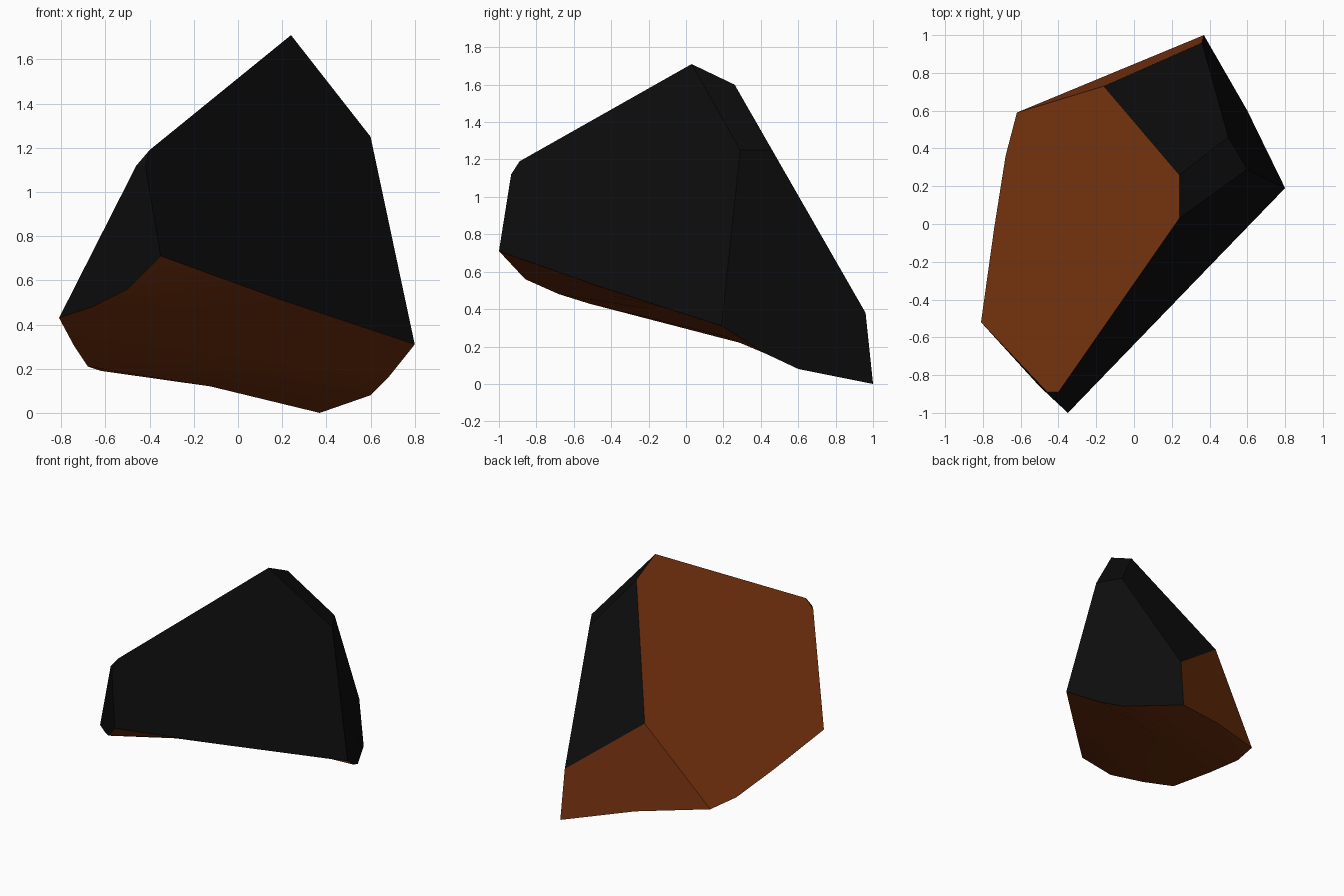
import bpy
import math
import bmesh
from mathutils import Vector

default_cube = bpy.data.objects.get("Cube")
if default_cube:
    bpy.data.objects.remove(default_cube, do_unlink=True)


def make_material(name, colour):
    material = bpy.data.materials.new(name)
    material.use_nodes = True
    material.diffuse_color = colour
    shader = next(n for n in material.node_tree.nodes if n.type == "BSDF_PRINCIPLED")
    shader.inputs["Base Color"].default_value = colour
    shader.inputs["Roughness"].default_value = 0.9
    return material


# Corners of the shard, named by where they sit
corners = dict(
    peak=(.24, .03, 1.71), peak_back=(.24, .26, 1.6),
    shoulder=(.6, .29, 1.25), shoulder_back=(.5, .46, 1.25),
    nose_top=(-.4, -.89, 1.19), nose_left=(-.46, -.89, 1.12),
    nose_right=(-.42, -.935, 1.12), nose_tip=(-.35, -1, .71),
    ridge=(-.16, .73, .78), heel=(.36, .96, .38), tail=(.37, 1, 0),
    # left rim of the underside, front to back
    left_a=(-.5, -.86, .56), left_b=(-.66, -.68, .48), left_c=(-.81, -.52, .43),
    left_d=(-.74, -.02, .3), left_e=(-.68, .36, .21), left_f=(-.62, .59, .19),
    # right rim of the underside, front to back
    right_a=(.2, -.43, .51), right_b=(.5, -.12, .41), right_c=(.8, .19, .31),
    right_d=(.68, .43, .16), right_e=(.6, .6, .08),
)

bm = bmesh.new()
verts = {name: bm.verts.new(co) for name, co in corners.items()}
verts["right_f"] = verts["tail"]

# Middle line of the underside, slightly hollow across
for row in "abcdef":
    middle = (verts["left_" + row].co + verts["right_" + row].co) / 2
    verts["mid_" + row] = bm.verts.new(middle + Vector((0, 0, .025)))


def add_face(names, material_index):
    face = bm.faces.new([verts[n] for n in names.split()])
    face.material_index = material_index


BLACK, BROWN = 0, 1

# Broken black sides
add_face("peak shoulder right_c right_b right_a nose_tip nose_right nose_top", BLACK)
add_face("nose_top nose_right nose_left", BLACK)
add_face("nose_left nose_right nose_tip left_a left_b left_c", BLACK)
add_face("peak peak_back shoulder_back shoulder", BLACK)
add_face("peak_back ridge heel shoulder_back", BLACK)
add_face("shoulder shoulder_back heel right_e right_d right_c", BLACK)
add_face("heel tail right_e", BLACK)

# Brown slope and brown back
add_face("peak nose_top nose_left left_c left_d left_e left_f ridge peak_back", BROWN)
add_face("left_f mid_f tail heel ridge", BROWN)

# Curved brown underside, in strips from front to back
add_face("nose_tip mid_a left_a", BROWN)
add_face("nose_tip right_a mid_a", BROWN)
for row, after in zip("abcde", "bcdef"):
    for side in ("left_", "right_"):
        add_face(f"{side}{row} {side}{after} mid_{after} mid_{row}", BROWN)

bmesh.ops.recalc_face_normals(bm, faces=bm.faces[:])

mesh = bpy.data.meshes.new("rock_shard")
bm.to_mesh(mesh)
bm.free()
mesh.materials.append(make_material("charcoal black", (.004, .004, .004, 1)))
mesh.materials.append(make_material("rust brown", (.19, .034, .0048, 1)))

shard = bpy.data.objects.new("rock_shard", mesh)
bpy.context.collection.objects.link(shard)
bpy.context.view_layer.objects.active = shard
shard.select_set(True)
bpy.ops.object.shade_smooth_by_angle(angle=math.radians(20))
